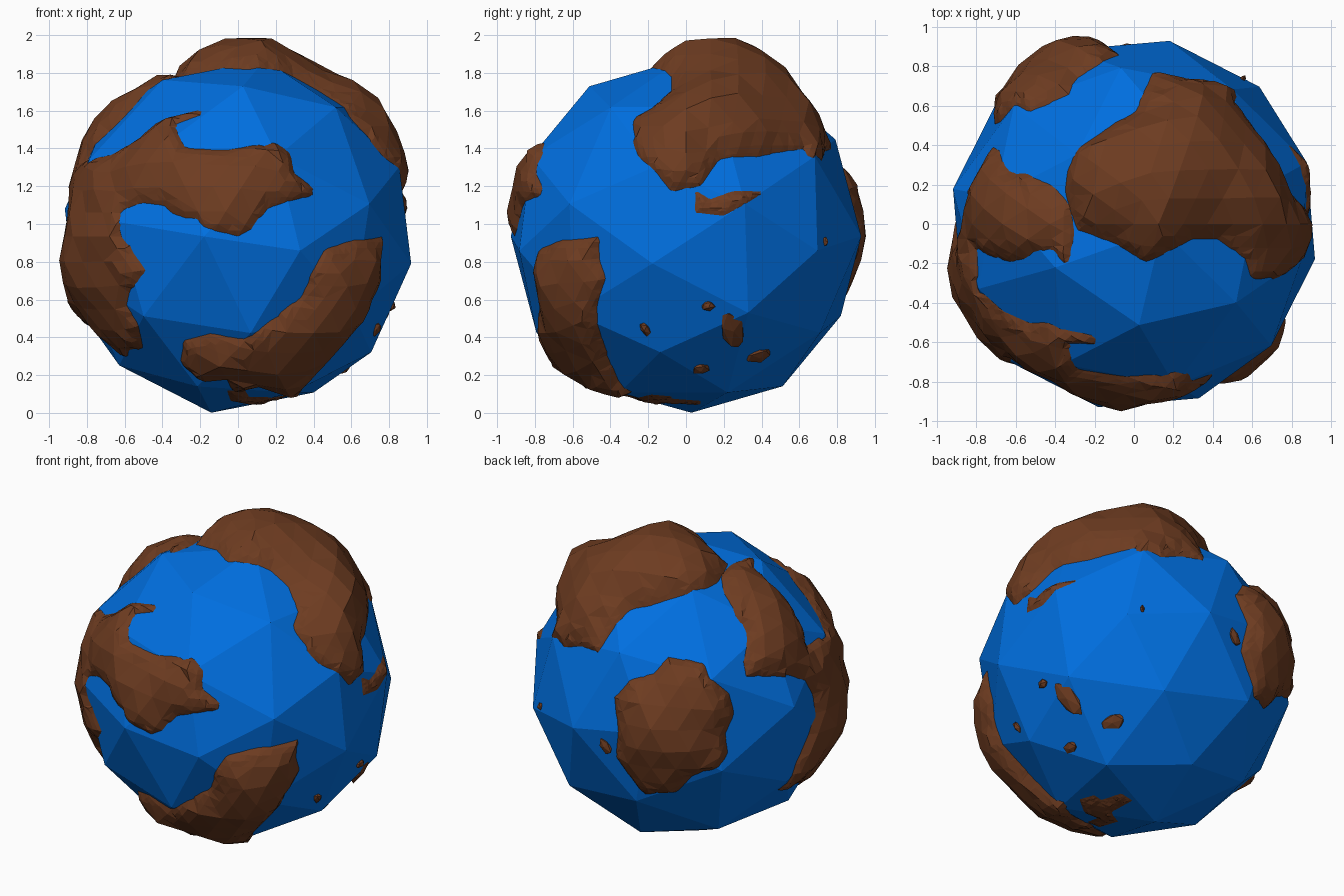
import bpy, bmesh, math, random
from mathutils import Matrix, Vector
from mathutils.bvhtree import BVHTree

random.seed(4)
if "Cube" in bpy.data.objects:
    bpy.data.objects.remove(bpy.data.objects["Cube"])

CENTRE = Vector((0, 0, .935))
RADIUS = .945
COAST = .925


def material(name, colour):
    mat = bpy.data.materials.new(name)
    mat.use_nodes = True
    mat.diffuse_color = (*colour, 1)
    mat.node_tree.nodes["Principled BSDF"].inputs["Base Color"].default_value = (*colour, 1)
    return mat


OCEAN_BLUE = material("ocean blue", (0, .16, .75))
EARTH_BROWN = material("earth brown", (.155, .045, .015))


def add_object(name, bm, mat):
    bmesh.ops.recalc_face_normals(bm, faces=bm.faces)
    mesh = bpy.data.meshes.new(name)
    bm.to_mesh(mesh)
    bm.free()
    mesh.materials.append(mat)
    obj = bpy.data.objects.new(name, mesh)
    obj.location = CENTRE
    bpy.context.collection.objects.link(obj)
    return obj


# Faceted ocean ball, slightly tilted
z_axis = Vector((.15, -.03, .99)).normalized()
x_axis = Vector((.19, .98, 0)).cross(z_axis).normalized()
tilt = Matrix((x_axis, z_axis.cross(x_axis), z_axis)).transposed().to_4x4()
align = Matrix.Rotation(math.pi / 2, 4, "Z") @ Matrix.Rotation(-math.atan(2) / 2, 4, "Y")
bm = bmesh.new()
bmesh.ops.create_icosphere(bm, subdivisions=2, radius=RADIUS, matrix=tilt @ align)
ocean_tree = BVHTree.FromBMesh(bm)
add_object("ocean", bm, OCEAN_BLUE)


def ocean_point(direction):
    return ocean_tree.ray_cast(Vector(), direction)[0] or direction * COAST


def plane_axes(azimuth, elevation):
    """Right, up and outward directions of a drawing plane."""
    a, e = math.radians(azimuth), math.radians(elevation)
    right = Vector((-math.sin(a), math.cos(a), 0))
    out = Vector((math.cos(a) * math.cos(e), math.sin(a) * math.cos(e), math.sin(e)))
    return right, out.cross(right), out


# Drawing planes for coastlines
PLANES = {
    "front": plane_axes(-90, 0),
    "side": plane_axes(0, 0),
    "top": plane_axes(-90, 90),
    "bottom": (Vector((1, 0, 0)), Vector((0, 1, 0)), Vector((0, 0, -1))),
    "rear": plane_axes(126, 25.5),
}


def lift(plane, points):
    """Turn flat coast points into directions on the ball."""
    right, up, out = PLANES[plane]
    return [(right * u + up * v + out * math.sqrt(max(COAST ** 2 - u * u - v * v, 0))).normalized()
            for u, v in points]


SUMMIT = lift("top", [(-.02, .24)])[0]


def coast_distance(p, outline):
    """Signed distance to a flat outline, positive inside."""
    inside, best = False, math.inf
    for a, b in zip(outline, outline[1:] + outline[:1]):
        ab = b - a
        t = min(max((p - a).dot(ab) / max(ab.length_squared, 1e-9), 0), 1)
        best = min(best, (p - a - ab * t).length)
        if (a.y > p.y) != (b.y > p.y) and p.x < a.x + ab.x * (p.y - a.y) / ab.y:
            inside = not inside
    return best if inside else -best


def continent(name, coast, height, slope_width=.11, detail=4, summit=0):
    mid = sum(coast, Vector()).normalized()
    turn = mid.to_track_quat("Z", "Y").inverted()

    def flatten(d):
        d = turn @ d
        return Vector((d.x, d.y)).normalized() * math.acos(max(-1, min(1, d.z)))

    outline = [flatten(d) for d in coast]
    bm = bmesh.new()
    bmesh.ops.create_icosphere(bm, subdivisions=detail, radius=1)

    def measure():
        return {v: coast_distance(flatten(v.co.normalized()), outline) for v in bm.verts}

    # Finer facets along the shore
    dist = measure()
    for band in (.06, .025):
        shore = [e for e in bm.edges if min(abs(dist[v]) for v in e.verts) < band]
        bmesh.ops.subdivide_edges(bm, edges=shore, cuts=1, use_grid_fill=True)
        bmesh.ops.triangulate(bm, faces=bm.faces)
        dist = measure()
    sea = [f for f in bm.faces if all(dist[v] <= 0 for v in f.verts)]
    bmesh.ops.delete(bm, geom=sea, context="FACES")
    for v in bm.verts:
        d, gap = v.co.normalized(), dist[v]
        if gap > 0:
            rise = height * (1 - math.exp(-gap / slope_width)) + min(gap, .1) * random.uniform(-.1, .1)
            rise += summit * max(0, 1 - d.angle(SUMMIT) / .5) * min(gap / .1, 1)
        else:
            rise = max(gap * height / slope_width, -.06)
        v.co = ocean_point(d) + d * rise
    add_object(name, bm, EARTH_BROWN)


# Tall northern continent rising to a summit
continent("northern_continent", lift("top", [
    (-.1, -.1), (-.3, -.03), (-.34, .1), (-.37, .2), (-.28, .38), (-.1, .53), (0, .58),
    (.1, .79), (.25, .76), (.4, .73), (.52, .65)]) + lift("side", [
    (.62, .46), (.4, .44), (.18, .42), (.08, .27), (-.08, .24), (-.25, .42),
    (-.3, .52), (-.28, .64), (-.18, .7)]) + lift("top", [
    (.44, -.08), (.3, -.08), (.18, -.14), (.06, -.2)]), .17, .23, summit=.06)

# Long western continent with its bay and front arm
continent("western_continent", lift("top", [
    (-.33, .1), (-.42, .2), (-.55, .26), (-.64, .27), (-.7, .38)]) + lift("rear", [
    (.34, .12), (.36, .02), (.72, 0), (.79, -.1),
    (.75, -.34), (.66, -.5), (.54, -.67)]) + lift("front", [
    (-.7, -.57), (-.6, -.65), (-.52, -.61), (-.53, -.48), (-.6, -.35), (-.5, -.19),
    (-.57, -.08), (-.62, .13), (-.52, .18), (-.42, .17), (-.35, .12), (-.13, .03),
    (0, 0), (.1, .05), (.16, .15), (.41, .22), (.41, .27), (.3, .34), (.28, .44),
    (.2, .5), (-.05, .47), (-.28, .47), (-.34, .6), (-.19, .66), (-.2, .69),
    (-.45, .62), (-.55, .53), (-.68, .44), (-.77, .4)]) + lift("top", [
    (-.82, -.12), (-.65, -.2), (-.5, -.16), (-.42, -.12), (-.33, -.22), (-.31, -.05)]), .075)

# Rounded rear continent
continent("rear_continent", lift("rear", [
    (-.13, .17), (.1, .1), (.12, .02), (.25, -.08), (.29, -.21), (.23, -.33), (.24, -.45),
    (.15, -.54), (.02, -.59), (-.07, -.69), (-.26, -.68), (-.38, -.56), (-.45, -.47),
    (-.43, -.31), (-.46, -.1), (-.35, .01), (-.23, .04)]), .1)

# Hooked southern continent
continent("southern_continent", lift("side", [
    (-.47, 0), (-.48, -.13), (-.44, -.23), (-.48, -.38), (-.45, -.58), (-.36, -.77)])
    + lift("front", [
        (.3, -.83), (.1, -.81), (-.03, -.84), (-.06, -.77), (-.2, -.76), (-.31, -.68),
        (-.3, -.57), (-.15, -.53), (.03, -.54), (.2, -.43), (.35, -.33), (.4, -.18),
        (.47, -.07), (.62, -.02)]), .11)

# Low islands
continent("polar_island", lift("bottom", [
    (-.06, -.4), (.04, -.4), (.06, -.28), (.15, -.28), (.28, -.19), (.26, -.08),
    (.2, -.08), (.17, .08), (.08, .08), (.08, -.12), (-.04, -.2)]), .03, detail=5)
continent("eastern_island", lift("side", [
    (.05, .25), (.05, .13), (.2, .11), (.28, .15), (.43, .24), (.25, .24), (.13, .2)]), .05, detail=5)


# Small rocky islets
def islet(name, plane, u, v, length, width, angle):
    d = lift(plane, [(u, v)])[0]
    frame = d.to_track_quat("Z", "Y").to_matrix().to_4x4()
    bm = bmesh.new()
    bmesh.ops.create_icosphere(bm, subdivisions=1, radius=1)
    for vert in bm.verts:
        vert.co *= random.uniform(.8, 1.1)
    shape = Matrix.Rotation(math.radians(angle), 4, "Z") @ Matrix.Diagonal((length, width, .025, 1))
    bm.transform(Matrix.Translation(ocean_point(d)) @ frame @ shape)
    add_object(name, bm, EARTH_BROWN)


for i, spot in enumerate([
        ("side", .25, -.5, .15, .07, 115), ("side", -.22, -.5, .05, .03, 120),
        ("side", .12, -.38, .04, .03, 0), ("side", .08, -.72, .05, .04, 0),
        ("side", .4, -.66, .09, .05, 10), ("side", .74, -.03, .03, .015, 90),
        ("rear", -.51, -.4, .06, .04, 120)]):
    islet(f"islet_{i + 1}", *spot)
